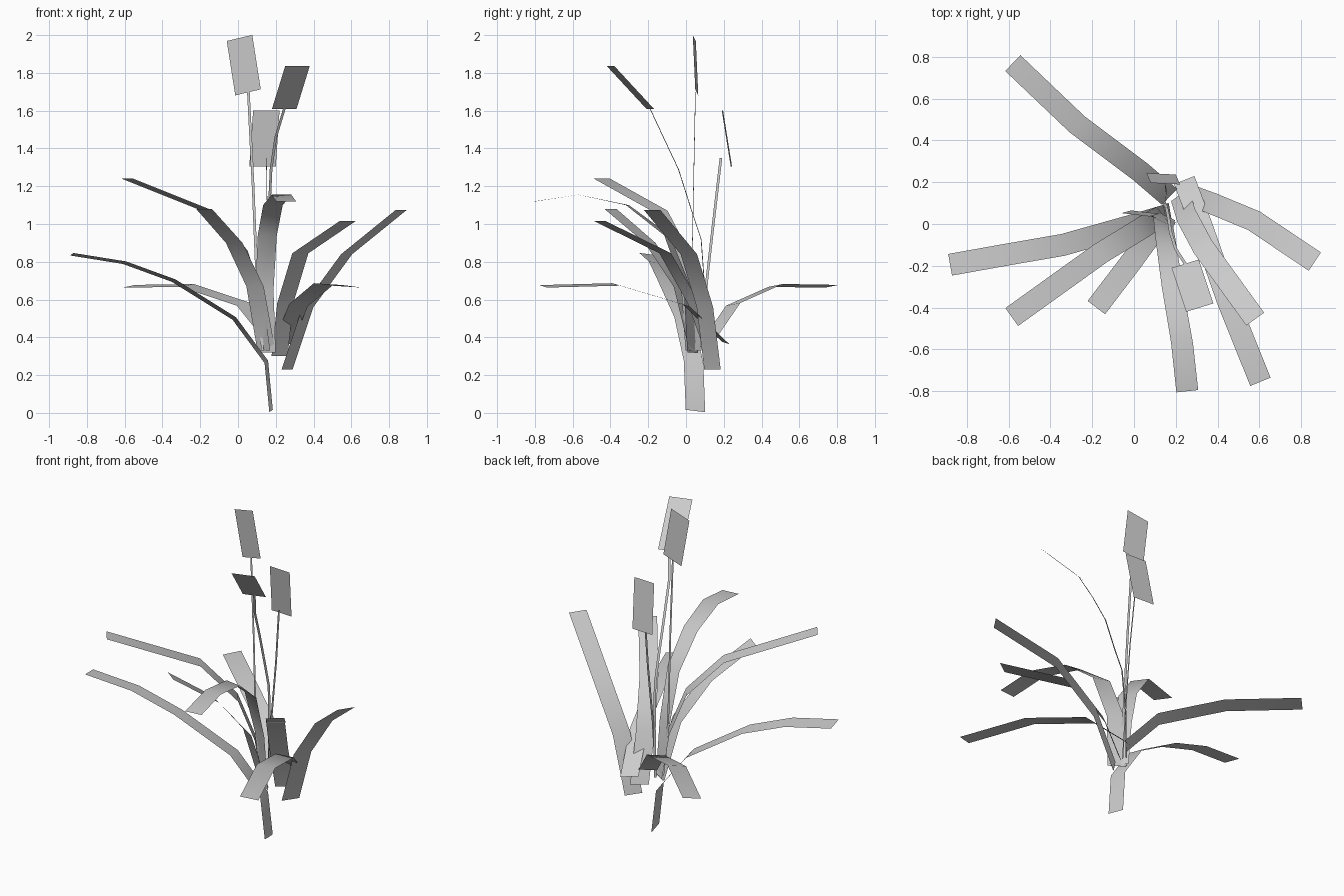
import bpy
import bmesh
import math
from mathutils import Matrix, Vector

cube = bpy.data.objects.get("Cube")
if cube:
    bpy.data.objects.remove(cube, do_unlink=True)

LEAF_WIDTH = 0.105
STEM_WIDTH = 0.014

# One plain grey for the whole plant
grey = bpy.data.materials.new("light grey")
grey.use_nodes = True
colour = (0.6, 0.6, 0.6, 1)
grey.diffuse_color = colour
grey.node_tree.nodes["Principled BSDF"].inputs["Base Color"].default_value = colour


def ribbon(name, path, across, root_turn=0):
    """Flat strip along a centre path; the root may be turned about z."""
    bm = bmesh.new()
    rows = []
    for i, point in enumerate(path):
        turn = math.radians(root_turn) * (1 - i / (len(path) - 1))
        half = Matrix.Rotation(turn, 3, "Z") @ Vector(across) / 2
        rows.append([bm.verts.new(Vector(point) + s * half) for s in (-1, 1)])
    for (a, b), (c, d) in zip(rows, rows[1:]):
        bm.faces.new((a, b, d, c))
    mesh = bpy.data.meshes.new(name)
    bm.to_mesh(mesh)
    bm.free()
    mesh.materials.append(grey)
    obj = bpy.data.objects.new(name, mesh)
    bpy.context.collection.objects.link(obj)
    bpy.ops.object.select_all(action="DESELECT")
    obj.select_set(True)
    bpy.context.view_layer.objects.active = obj
    bpy.ops.object.shade_smooth_by_angle(angle=math.radians(60))


def leaf(name, *path, lift=0, root_turn=0):
    """Leaf from root to tip, across its heading, one edge lifted."""
    heading = Vector(path[-1]) - Vector(path[-2])
    across = Vector((-heading.y, heading.x, 0)).normalized() * LEAF_WIDTH
    across.z = lift
    ribbon(name, path, across, root_turn)


# Leaves arching out of the crown
leaf("back_right_leaf", (0.17, 0.13, 0.4), (0.03, 0.25, 0.575),
     (-0.27, 0.475, 0.675), (-0.58, 0.77, 0.67), lift=-0.015)
leaf("low_right_leaf", (0.175, 0.05, 0.01), (0.15, 0.04, 0.27),
     (-0.02, -0.01, 0.5), (-0.34, -0.1, 0.7), (-0.6, -0.145, 0.795),
     (-0.88, -0.195, 0.84), lift=0.013)
leaf("high_right_leaf", (0.14, 0.04, 0.33), (0.1, 0.02, 0.62),
     (0.02, -0.03, 0.86), (-0.16, -0.14, 1.07), (-0.585, -0.445, 1.24))
leaf("front_right_leaf", (0.15, 0.04, 0.33), (0.09, -0.04, 0.67),
     (-0.02, -0.19, 0.9), (-0.18, -0.4, 1.08), root_turn=12)
leaf("front_leaf", (0.155, 0.035, 0.32), (0.14, 0.01, 0.65),
     (0.155, -0.1, 0.94), (0.185, -0.31, 1.1), (0.23, -0.57, 1.155),
     (0.255, -0.8, 1.12), root_turn=-38)
leaf("low_front_left_leaf", (0.24, 0.21, 0.37), (0.32, 0.0, 0.57),
     (0.45, -0.37, 0.68), (0.605, -0.755, 0.67), lift=-0.013)
leaf("front_left_leaf", (0.22, 0.14, 0.3), (0.25, 0.04, 0.58),
     (0.33, -0.11, 0.845), (0.58, -0.455, 1.015))
leaf("left_leaf", (0.26, 0.14, 0.23), (0.37, 0.1, 0.56),
     (0.575, 0.015, 0.84), (0.865, -0.18, 1.075))

# Thin flower stems
ribbon("tall_stem", [(0.13, 0.03, 0.33), (0.1, 0.03, 0.7),
                     (0.08, 0.04, 1.2), (0.055, 0.05, 1.7)],
       (STEM_WIDTH, -0.003, 0))
ribbon("bent_stem", [(0.14, 0.1, 0.35), (0.145, 0.1, 0.65),
                     (0.155, 0.08, 0.92), (0.165, 0.03, 1.07),
                     (0.175, -0.04, 1.29), (0.2, -0.12, 1.46),
                     (0.245, -0.19, 1.61)],
       (STEM_WIDTH, 0.004, 0))
ribbon("back_stem", [(0.15, 0.08, 0.35), (0.15, 0.11, 0.7),
                     (0.155, 0.15, 1.05), (0.15, 0.185, 1.35)],
       (0.003, STEM_WIDTH, 0))

# Flat flower panels on the stem tips
ribbon("tall_flower", [(0.053, 0.057, 1.697), (0.008, 0.044, 1.985)],
       (0.135, -0.016, 0.032))
ribbon("bent_flower", [(0.245, -0.19, 1.61), (0.315, -0.4, 1.837)],
       (0.13, 0.04, 0))
ribbon("back_flower", [(0.13, 0.24, 1.305), (0.15, 0.193, 1.6)],
       (0.14, -0.007, 0))
